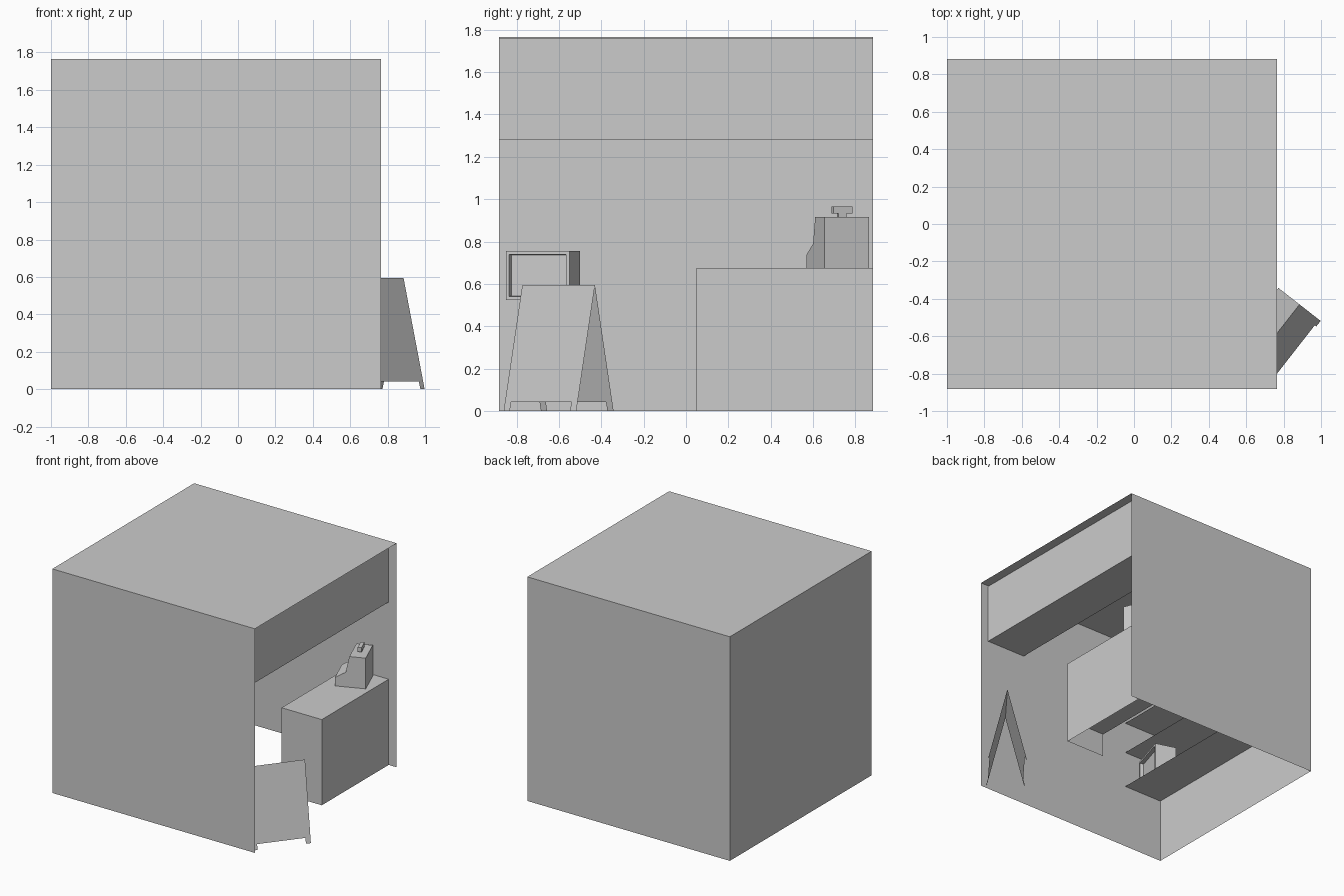
import bpy, bmesh
from math import radians
from mathutils import Matrix, Vector

if "Cube" in bpy.data.objects:
    bpy.data.objects.remove(bpy.data.objects["Cube"])


def finish(name, bm, matrix=None):
    """Turn a bmesh into a named object."""
    bmesh.ops.recalc_face_normals(bm, faces=bm.faces)
    me = bpy.data.meshes.new(name)
    bm.to_mesh(me)
    bm.free()
    ob = bpy.data.objects.new(name, me)
    bpy.context.collection.objects.link(ob)
    if matrix:
        ob.matrix_world = matrix
    return ob


def box_bm(lo, hi, open_dirs=()):
    """Box between two corners, without the faces pointing along open_dirs."""
    lo, hi = Vector(lo), Vector(hi)
    bm = bmesh.new()
    bmesh.ops.create_cube(bm, size=1)
    bm.normal_update()
    gone = [f for f in bm.faces if any(f.normal.dot(Vector(d)) > 0.9 for d in open_dirs)]
    bmesh.ops.delete(bm, geom=gone, context='FACES')
    for v in bm.verts:
        v.co = Vector([(lo[i] + hi[i]) / 2 + v.co[i] * (hi[i] - lo[i]) for i in range(3)])
    return bm


def box(name, lo, hi, open_dirs=(), matrix=None):
    return finish(name, box_bm(lo, hi, open_dirs), matrix)


def sheet(name, points, matrix=None):
    bm = bmesh.new()
    bm.faces.new([bm.verts.new(p) for p in points])
    return finish(name, bm, matrix)


def flat(name, x0, x1, y0, y1, z):
    return sheet(name, [(x0, y0, z), (x1, y0, z), (x1, y1, z), (x0, y1, z)])


def place(x, y, z, angle):
    return Matrix.Translation((x, y, z)) @ Matrix.Rotation(radians(angle), 4, 'Z')


Y = 0.8825
RIGHT, LEFT, DOWN = (1, 0, 0), (-1, 0, 0), (0, 0, -1)

# Booth shell: three walls and a roof, open at the right and below
box("booth_shell", (-1, -Y, 0), (0.765, Y, 1.765), (RIGHT, DOWN))

# Overhead header across the opening
box("header", (0.345, -Y, 1.283), (0.695, Y, 1.76))

# Shelves on the left wall
for i, z in enumerate((0.52, 0.815, 1.07)):
    flat(f"wall_shelf_{i + 1}", -1, -0.655, -Y, Y, z)

# Counter, open at the seller's side, with an inner shelf
box("counter", (0.345, 0.05, 0), (0.695, Y, 0.675), (LEFT, DOWN))
flat("counter_shelf", 0.345, 0.695, 0.05, Y, 0.19)

# Cash register: side profile extruded along its width
reg = place(0.444, 0.57, 0.675, 22)
profile = [(0, 0), (0, 0.065), (0.08, 0.115), (0.107, 0.242), (0.227, 0.242), (0.227, 0)]
bm = bmesh.new()
face = bm.faces.new([bm.verts.new((u, 0, z)) for u, z in profile])
ext = bmesh.ops.extrude_face_region(bm, geom=[face], use_keep_orig=True)
bmesh.ops.translate(bm, vec=(0, 0.225, 0),
                    verts=[g for g in ext["geom"] if isinstance(g, bmesh.types.BMVert)])
finish("cash_register", bm, reg)
box("register_display_stem", (0.158, 0.09, 0.242), (0.176, 0.132, 0.257), matrix=reg)
box("register_display", (0.153, 0.063, 0.257), (0.181, 0.16, 0.29), matrix=reg)

# Small monitor on the lowest shelf, with a recessed screen
bm = box_bm((-0.17, 0, 0), (0, 0.313, 0.23))
bm.normal_update()
screen = [f for f in bm.faces if f.normal.x > 0.9]
bmesh.ops.inset_region(bm, faces=screen, thickness=0.022)
bmesh.ops.inset_region(bm, faces=screen, thickness=0.005, depth=-0.03)
finish("monitor", bm, place(-0.763, -0.85, 0.525, -17))

# Folding sign: two leaning panels with feet, meeting at a ridge
sign = place(0.885, -0.43, 0, 52)
W, H, SPREAD, FOOT, NOTCH = 0.435, 0.595, 0.143, 0.037, 0.042
outline = [(0, H), (0, 0), (FOOT, 0), (FOOT, NOTCH),
           (W - FOOT, NOTCH), (W - FOOT, 0), (W, 0), (W, H)]
for side, label in ((1, "inner"), (-1, "outer")):
    sheet(f"sign_panel_{label}",
          [(-s, side * SPREAD * (1 - z / H), z) for s, z in outline], sign)
